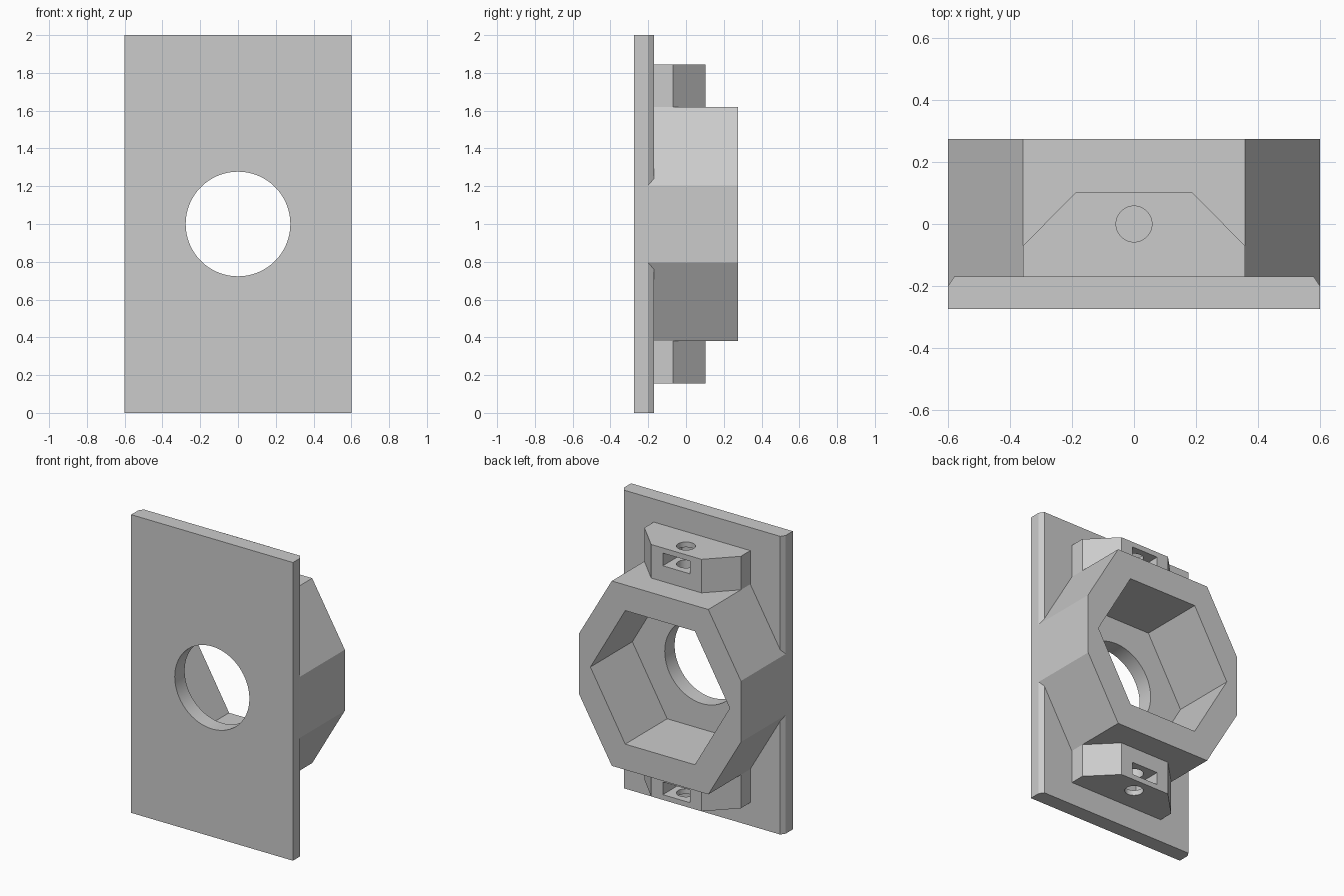
import bpy, bmesh, math
from mathutils import Vector

cube = bpy.data.objects.get("Cube")
if cube:
    bpy.data.objects.remove(cube, do_unlink=True)

GREY = (0.6, 0.6, 0.6, 1)
grey = bpy.data.materials.new("plain grey")
grey.use_nodes = True
grey.diffuse_color = GREY
grey.node_tree.nodes["Principled BSDF"].inputs["Base Color"].default_value = GREY

MID = 1.0          # height of the centre line
BACK = -0.17       # rear face of the plate


def prism(name, points, axis, start, end):
    """Extrude a 2D outline along y (points are x, z) or z (points are x, y)."""
    bm = bmesh.new()
    place = (lambda a, b: (a, start, b)) if axis == "y" else (lambda a, b: (a, b, start))
    face = bm.faces.new([bm.verts.new(place(a, b)) for a, b in points])
    step = Vector((0, end - start, 0)) if axis == "y" else Vector((0, 0, end - start))
    extruded = bmesh.ops.extrude_face_region(bm, geom=[face])["geom"]
    bmesh.ops.translate(bm, vec=step, verts=[v for v in extruded if isinstance(v, bmesh.types.BMVert)])
    bmesh.ops.recalc_face_normals(bm, faces=bm.faces)
    mesh = bpy.data.meshes.new(name)
    bm.to_mesh(mesh)
    bm.free()
    mesh.materials.append(grey)
    obj = bpy.data.objects.new(name, mesh)
    bpy.context.collection.objects.link(obj)
    return obj


def ring(radius, sides, height=0.0):
    turns = [2 * math.pi * i / sides for i in range(sides)]
    return [(radius * math.cos(t), height + radius * math.sin(t)) for t in turns]


def cut(obj, cutter):
    cutter.hide_render = True
    mod = obj.modifiers.new("cut", "BOOLEAN")
    mod.operation, mod.solver, mod.object = "DIFFERENCE", "EXACT", cutter
    bpy.ops.object.select_all(action="DESELECT")
    bpy.context.view_layer.objects.active = obj
    obj.select_set(True)
    bpy.ops.object.modifier_apply(modifier=mod.name)
    bpy.data.objects.remove(cutter, do_unlink=True)


def smooth(obj):
    bpy.ops.object.select_all(action="DESELECT")
    bpy.context.view_layer.objects.active = obj
    obj.select_set(True)
    bpy.ops.object.shade_smooth_by_angle(angle=math.radians(30))


# Face plate with chamfered long edges at the rear and a round opening
plate = prism("face_plate", [(-0.6, -0.275), (0.6, -0.275), (0.6, -0.2), (0.58, BACK),
                             (-0.58, BACK), (-0.6, -0.2)], "z", 0, 2)
cut(plate, prism("opening_cutter", ring(0.277, 64, MID), "y", -0.4, 0))
smooth(plate)

# Hexagonal housing trimmed flush with the plate sides, with a hexagonal pocket
outer = [(sx * x, MID + sz * z) for sx, sz, pts in (
    (1, 1, [(0.6, 0.205), (0.358, 0.62)]), (-1, 1, [(0.358, 0.62), (0.6, 0.205)]),
    (-1, -1, [(0.6, 0.205), (0.358, 0.62)]), (1, -1, [(0.358, 0.62), (0.6, 0.205)]))
    for x, z in pts]
housing = prism("housing", outer, "y", -0.2, 0.275)
cut(housing, prism("pocket_cutter", ring(0.517, 6, MID), "y", -0.4, 0.5))

# Screw lugs above and below, each with a bolt hole and a nut slot
LUG = [(-0.358, BACK), (0.358, BACK), (0.358, -0.07), (0.187, 0.103), (-0.187, 0.103), (-0.358, -0.07)]
SLOT = [(-0.1, -0.1), (0.1, -0.1), (0.1, 0.3), (-0.1, 0.3)]
for name, side in (("upper_lug", 1), ("lower_lug", -1)):
    lug = prism(name, LUG, "z", MID + side * 0.62, MID + side * 0.845)
    cut(lug, prism("bolt_cutter", ring(0.058, 32), "z", MID + side * 0.5, MID + side))
    cut(lug, prism("slot_cutter", SLOT, "z", MID + side * 0.725, MID + side * 0.81))
    smooth(lug)
